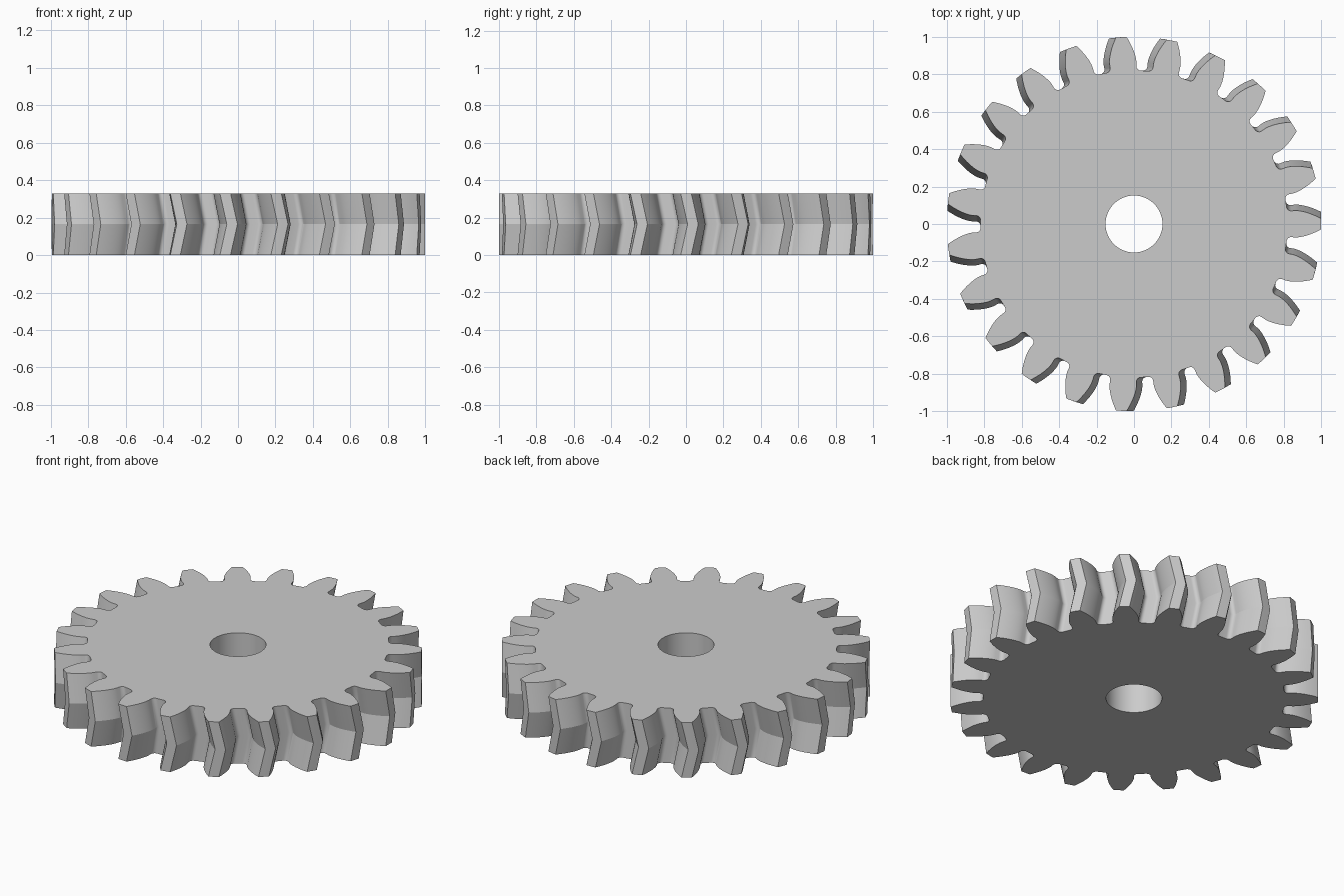
import bpy
import bmesh
from math import acos, cos, pi, radians, sin, sqrt, tan

cube = bpy.data.objects.get("Cube")
if cube:
    bpy.data.objects.remove(cube, do_unlink=True)

TEETH = 23
TIP_R = 1.0
MODULE = 2 * TIP_R / (TEETH + 2)
PITCH_R = MODULE * TEETH / 2
ROOT_R = PITCH_R - 1.25 * MODULE
PRESSURE = radians(20)
BASE_R = PITCH_R * cos(PRESSURE)
FILLET = 0.024
BORE_R = 0.152
BORE_SIDES = 92
HEIGHT = 0.33
TWIST = 0.037      # angle by which the middle leads the two faces

# Half thickness of a tooth at the base circle, as an angle
BASE_HALF = pi / (2 * TEETH) + tan(PRESSURE) - PRESSURE


def flank(steps=9, fillet_steps=7):
    """(radius, angle) pairs from the tooth tip down to the root."""
    points = []
    for i in range(steps + 1):
        r = TIP_R + (BASE_R - TIP_R) * i / steps
        a = acos(min(1, BASE_R / r))
        points.append((r, BASE_HALF - (tan(a) - a)))
    for i in range(fillet_steps + 1):
        u = pi / 2 * i / fillet_steps
        r = ROOT_R + FILLET * (1 - sin(u))
        points.append((r, BASE_HALF + FILLET * (1 - cos(u)) / r))
    return points


def gear_outline():
    half = flank()
    tooth = [(r, -a) for r, a in reversed(half)] + [(TIP_R, 0)] + half
    step = 2 * pi / TEETH
    outline = []
    for t in range(TEETH):
        outline += [(r, a + t * step) for r, a in tooth]
        outline.append((ROOT_R, (t + 0.5) * step))
    return outline


def ring(bm, outline, z, turn=0):
    verts = [bm.verts.new((r * cos(a + turn), r * sin(a + turn), z)) for r, a in outline]
    edges = [bm.edges.new((v, verts[i - 1])) for i, v in enumerate(verts)]
    return verts, edges


def wall(bm, low, high):
    for i in range(len(low)):
        bm.faces.new((low[i - 1], low[i], high[i], high[i - 1]))


# Herringbone toothed rim: bottom, middle and top outlines
bm = bmesh.new()
outline = gear_outline()
bottom, bottom_edges = ring(bm, outline, 0)
middle, _ = ring(bm, outline, HEIGHT / 2, TWIST)
top, top_edges = ring(bm, outline, HEIGHT)
wall(bm, bottom, middle)
wall(bm, middle, top)

# Shaft bore
circle = [(BORE_R, 2 * pi * i / BORE_SIDES) for i in range(BORE_SIDES)]
bore_low, bore_low_edges = ring(bm, circle, 0)
bore_high, bore_high_edges = ring(bm, circle, HEIGHT)
wall(bm, bore_low, bore_high)

# Flat faces around the bore
for edges in (bottom_edges + bore_low_edges, top_edges + bore_high_edges):
    bmesh.ops.triangle_fill(bm, edges=edges, use_beauty=True)
bmesh.ops.recalc_face_normals(bm, faces=bm.faces)

mesh = bpy.data.meshes.new("herringbone_gear")
bm.to_mesh(mesh)
bm.free()
gear = bpy.data.objects.new("herringbone_gear", mesh)
bpy.context.collection.objects.link(gear)

# Plain grey metal
grey = bpy.data.materials.new("plain_grey")
grey.use_nodes = True
colour = (0.6, 0.6, 0.6, 1)
grey.diffuse_color = colour
grey.node_tree.nodes["Principled BSDF"].inputs["Base Color"].default_value = colour
mesh.materials.append(grey)

# Smooth flanks with crisp tip and chevron edges
bpy.ops.object.select_all(action="DESELECT")
gear.select_set(True)
bpy.context.view_layer.objects.active = gear
bpy.ops.object.shade_smooth_by_angle(angle=radians(18))
